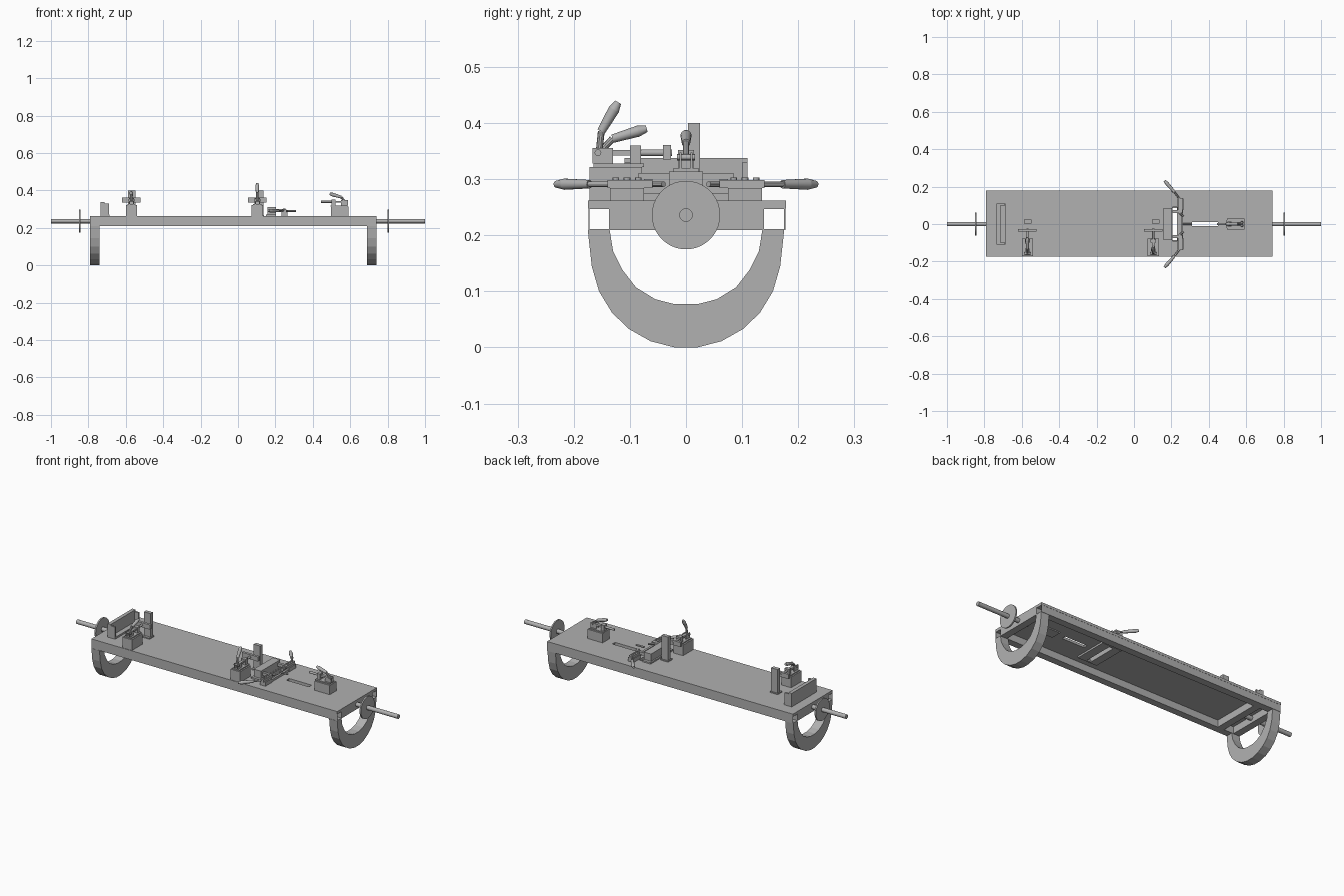
import bpy, bmesh, math
from mathutils import Vector, Matrix

if "Cube" in bpy.data.objects:
    bpy.data.objects.remove(bpy.data.objects["Cube"])

grey = bpy.data.materials.new("steel grey")
grey.use_nodes = True
grey.diffuse_color = (0.44, 0.44, 0.44, 1)
grey.node_tree.nodes["Principled BSDF"].inputs["Base Color"].default_value = grey.diffuse_color


def finish(name, bm, smooth=False):
    bmesh.ops.recalc_face_normals(bm, faces=bm.faces)
    mesh = bpy.data.meshes.new(name)
    bm.to_mesh(mesh)
    bm.free()
    mesh.materials.append(grey)
    ob = bpy.data.objects.new(name, mesh)
    bpy.context.collection.objects.link(ob)
    if smooth:
        bpy.ops.object.select_all(action='DESELECT')
        ob.select_set(True)
        bpy.context.view_layer.objects.active = ob
        bpy.ops.object.shade_smooth_by_angle()
    return ob


def box(name, x, y, z, frame=Matrix()):
    """Box between pairs of limits, in an optional local frame."""
    bm = bmesh.new()
    bmesh.ops.create_cube(bm, size=1)
    for v in bm.verts:
        v.co = frame @ Vector([(lo + hi) / 2 + c * (hi - lo) for c, (lo, hi) in zip(v.co, (x, y, z))])
    return finish(name, bm)


def rod(name, a, b, r, r2=None, sides=20, frame=Matrix()):
    """Round bar from a to b, tapering from r to r2."""
    a, b = frame @ Vector(a), frame @ Vector(b)
    bm = bmesh.new()
    bmesh.ops.create_cone(bm, cap_ends=True, segments=sides, radius1=r, radius2=r2 or r, depth=(b - a).length)
    turn = (b - a).to_track_quat('Z', 'Y').to_matrix().to_4x4()
    bm.transform(Matrix.Translation((a + b) / 2) @ turn)
    return finish(name, bm, True)


def grip(name, a, b, r, frame=Matrix()):
    """Handle grip with a narrow neck and a rounded end."""
    a, b = Vector(a), Vector(b)
    rod(name, a, a.lerp(b, 0.75), r * 0.75, r, 16, frame)
    rod(name + "_end", a.lerp(b, 0.75), b, r, r * 0.6, 16, frame)


def cut(target, cutters):
    for c in cutters:
        m = target.modifiers.new("cut", 'BOOLEAN')
        m.operation, m.solver, m.object = 'DIFFERENCE', 'EXACT', c
        bpy.context.view_layer.objects.active = target
        bpy.ops.object.modifier_apply(modifier=m.name)
        bpy.data.objects.remove(c)


# Table top with slots
LEFT, RIGHT = -0.79, 0.74
top = box("table_top", (LEFT, RIGHT), (-0.175, 0.178), (0.248, 0.262))
cut(top, [box("cutter", (0.205, 0.23), (-0.09, 0.09), (0.2, 0.3)),
          box("cutter", (0.31, 0.45), (-0.012, 0.012), (0.2, 0.3))])

# Hollow side rails and cross beams
for side, y in (("front", (-0.174, -0.135)), ("back", (0.137, 0.177))):
    rail = box(side + "_rail", (LEFT, RIGHT), y, (0.209, 0.249))
    cut(rail, [box("cutter", (-1, 1), (y[0] + 0.002, y[1] - 0.002), (0.211, 0.247))])
for x in (LEFT, -0.69, RIGHT - 0.04):
    box("cross_beam", (x, x + 0.04), (-0.135, 0.137), (0.209, 0.248))

# Half ring legs
outer = [(0.175, 0.209), (0.168, 0.145), (0.155, 0.1), (0.132, 0.062), (0.102, 0.033), (0.063, 0.011), (0.02, 0)]
inner = [(0.136, 0.209), (0.13, 0.172), (0.113, 0.138), (0.089, 0.107), (0.055, 0.086), (0.02, 0.077)]


def arc(points):
    return points + [(-y, z) for y, z in reversed(points)]


for name, x in (("right_leg", LEFT), ("left_leg", RIGHT - 0.05)):
    bm = bmesh.new()
    loop = arc(outer) + arc(inner)[::-1]
    face = bm.faces.new([bm.verts.new((x, y, z)) for y, z in loop])
    ext = bmesh.ops.extrude_face_region(bm, geom=[face])
    moved = [g for g in ext["geom"] if isinstance(g, bmesh.types.BMVert)]
    bmesh.ops.translate(bm, vec=(0.05, 0, 0), verts=moved)
    finish(name, bm)

# Shafts with drilled index discs
for s, disc_x, start in ((-1, -0.847, -0.67), (1, 0.803, 0.68)):
    rod("shaft", (start, 0, 0.236), (s, 0, 0.236), 0.012)
    disc = rod("index_disc", (disc_x - 0.004, 0, 0.236), (disc_x + 0.004, 0, 0.236), 0.061, sides=40)
    holes = []
    for i in range(10):
        a = math.tau * (i + 0.3) / 10
        y, z = 0.04 * math.cos(a), 0.236 + 0.04 * math.sin(a)
        holes.append(rod("cutter", (disc_x - 0.02, y, z), (disc_x + 0.02, y, z), 0.006, sides=12))
    cut(disc, holes)

# End stop wall with a foot flange and ribs
box("end_stop", (-0.735, -0.715), (-0.11, 0.11), (0.262, 0.338))
box("end_stop_foot", (-0.715, -0.688), (-0.11, 0.11), (0.262, 0.272))
for y in (-0.11, 0.1):
    box("end_stop_rib", (-0.715, -0.69), (y, y + 0.01), (0.272, 0.33))

# Upright posts
for x in (-0.568, 0.115):
    box("post", (x - 0.02, x + 0.02), (0.004, 0.025), (0.262, 0.4))
    box("post_foot", (x - 0.024, x + 0.024), (-0.01, 0.03), (0.262, 0.268))


def toggle_clamp(name, frame, raised, bar):
    """Clamp on a riser block; local +y is the pressing direction."""
    def part(n, *limits):
        box(name + n, *limits, frame)
    part("_riser", (-0.03, 0.03), (-0.047, 0.047), (0.25, 0.322))
    part("_flange", (-0.022, 0.022), (-0.04, 0.05), (0.322, 0.328))
    for x in (-0.012, 0.008):
        part("_cheek", (x, x + 0.004), (-0.042, -0.005), (0.328, 0.355))
    part("_arm", (-0.008, 0.008), (-0.03, 0.035), (0.342, 0.352))
    part("_guide", (-0.014, 0.014), (0.025, 0.045), (0.328, 0.36))
    rod(name + "_spindle", (0, 0.035, 0.347), (0, 0.1, 0.347), 0.006, sides=14, frame=frame)
    rod(name + "_pivot", (-0.016, -0.032, 0.347), (0.016, -0.032, 0.347), 0.006, sides=12, frame=frame)
    if raised:
        pts = [(0, -0.03, 0.347), (0, -0.026, 0.385), (0, 0.004, 0.437)]
    else:
        pts = [(0, -0.03, 0.347), (0, -0.006, 0.372), (0, 0.055, 0.39)]
    rod(name + "_lever", pts[0], pts[1], 0.006, sides=10, frame=frame)
    grip(name + "_grip", pts[1], pts[2], 0.01, frame)
    if bar:
        part("_press_bar", (-0.05, 0.05), (0.084, 0.098), (0.335, 0.361))


toggle_clamp("right_clamp", Matrix.Translation((-0.57, -0.125, 0)), False, True)
toggle_clamp("middle_clamp", Matrix.Translation((0.103, -0.125, 0)), True, True)
toggle_clamp("left_clamp", Matrix.Translation((0.545, 0, -0.008)) @ Matrix.Rotation(math.pi / 2, 4, 'Z'), False, False)

# Central workpiece rest and the plate under the table
box("central_rest", (0.158, 0.203), (-0.085, 0.085), (0.262, 0.311))
box("rest_foot", (0.15, 0.204), (-0.1, 0.1), (0.262, 0.27))
plate = box("under_plate", (0.16, 0.28), (-0.095, 0.095), (0.238, 0.248))
cut(plate, [box("cutter", (0.205, 0.23), (-0.085, 0.085), (0.2, 0.3))])

# Mirrored flat clamps beside the rest
for s in (-1, 1):
    def span(a, b):
        return tuple(sorted((s * a, s * b)))
    box("flat_clamp_base", (0.232, 0.265), span(0.075, 0.135), (0.262, 0.284))
    box("flat_clamp_body", (0.236, 0.258), span(0.06, 0.14), (0.284, 0.298))
    box("flat_clamp_jaw", (0.205, 0.245), span(0.06, 0.075), (0.284, 0.3))
    for y in (0.085, 0.105, 0.125):
        rod("flat_clamp_rivet", (0.247, s * y, 0.28), (0.247, s * y, 0.303), 0.006, sides=12)
    rod("flat_clamp_spindle", (0.265, s * 0.04, 0.291), (0.23, s * 0.07, 0.291), 0.005, sides=12)
    rod("flat_clamp_lever", (0.247, s * 0.13, 0.291), (0.213, s * 0.175, 0.291), 0.005, sides=12)
    grip("flat_clamp_grip", (0.215, s * 0.172, 0.291), (0.163, s * 0.232, 0.291), 0.01)
box("flat_clamp_bridge", (0.25, 0.262), (-0.075, 0.075), (0.262, 0.275))
rod("guide_pin", (0.26, 0, 0.29), (0.31, 0, 0.29), 0.005, sides=12)
